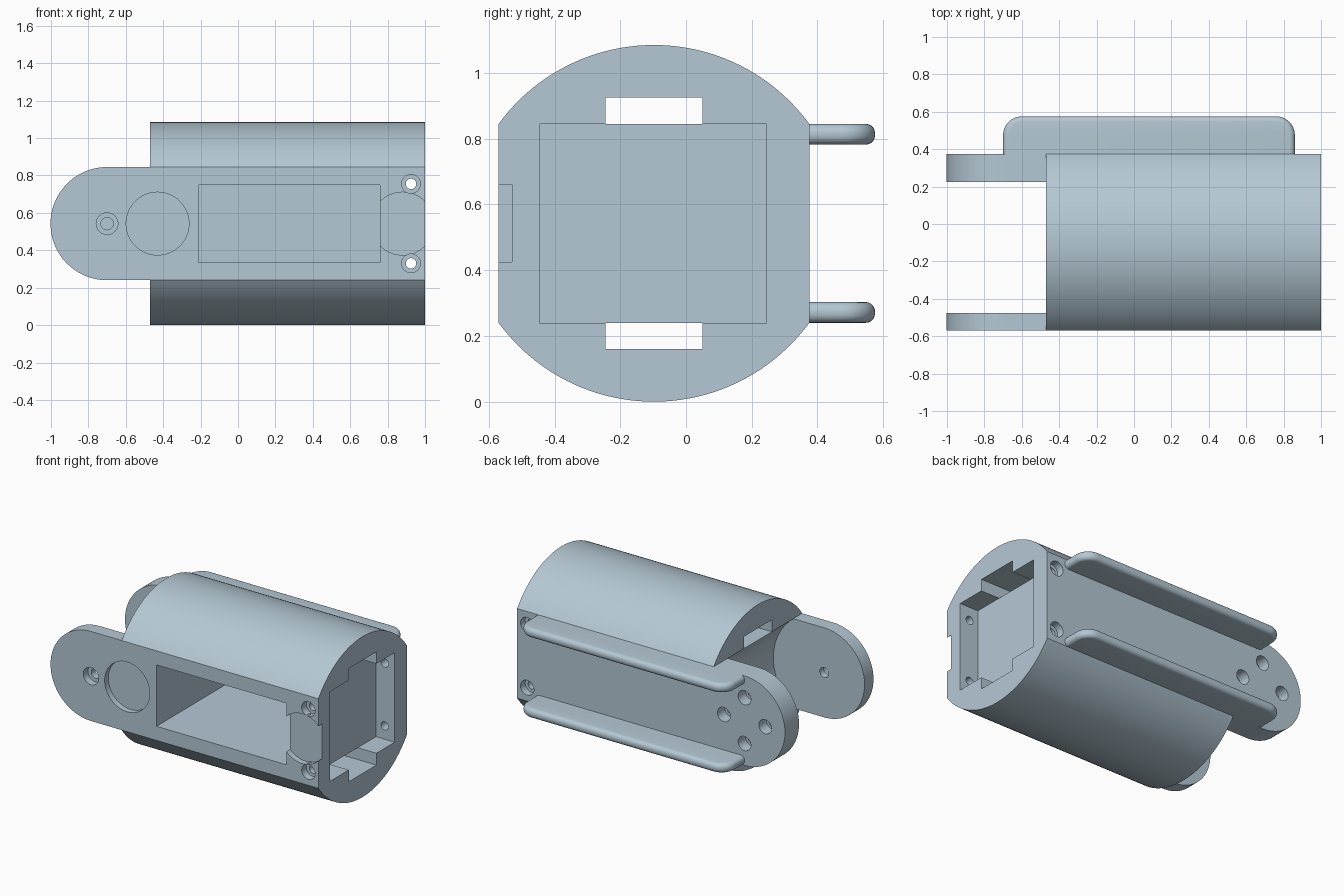
import bpy, bmesh, math
from mathutils import Vector

cube = bpy.data.objects.get("Cube")
if cube:
    bpy.data.objects.remove(cube, do_unlink=True)

# Main dimensions
HEIGHT = 1.085
LOW, HIGH = 0.24, 0.845
MID = HEIGHT / 2
FRONT, BACK = -0.57, 0.375
PIVOT = -0.70
END = -0.47

mat = bpy.data.materials.new("pale_blue_grey")
mat.use_nodes = True
colour = (0.46, 0.58, 0.66, 1)
mat.diffuse_color = colour
mat.node_tree.nodes["Principled BSDF"].inputs["Base Color"].default_value = colour


def arc(cx, cy, r, start, stop, n):
    """Points on an arc, angles in degrees."""
    angles = [math.radians(start + (stop - start) * i / n) for i in range(n + 1)]
    return [(cx + r * math.cos(a), cy + r * math.sin(a)) for a in angles]


def prism(name, outline, axis, lo, hi, rounding=None):
    """Extrude an outline along an axis; rounding = (radius, edge test)."""
    def place(p, d):
        return {"x": (d, *p), "y": (p[0], d, p[1]), "z": (*p, d)}[axis]
    bm = bmesh.new()
    face = bm.faces.new([bm.verts.new(place(p, lo)) for p in outline])
    new = bmesh.ops.extrude_face_region(bm, geom=[face])["geom"]
    shift = Vector(place((0, 0), hi - lo))
    bmesh.ops.translate(bm, vec=shift, verts=[v for v in new if isinstance(v, bmesh.types.BMVert)])
    bmesh.ops.recalc_face_normals(bm, faces=bm.faces)
    if rounding:
        radius, test = rounding
        bmesh.ops.bevel(bm, geom=[e for e in bm.edges if test(e)], offset=radius,
                        segments=5, profile=0.5, affect="EDGES")
    mesh = bpy.data.meshes.new(name)
    bm.to_mesh(mesh)
    bm.free()
    obj = bpy.data.objects.new(name, mesh)
    bpy.context.collection.objects.link(obj)
    mesh.materials.append(mat)
    return obj


def activate(obj):
    bpy.ops.object.select_all(action="DESELECT")
    obj.select_set(True)
    bpy.context.view_layer.objects.active = obj


def smooth(obj):
    activate(obj)
    bpy.ops.object.shade_smooth_by_angle(angle=math.radians(30))


def cut(obj, cutter):
    activate(obj)
    mod = obj.modifiers.new("cut", "BOOLEAN")
    mod.operation, mod.solver, mod.object = "DIFFERENCE", "EXACT", cutter
    bpy.ops.object.modifier_apply(modifier=mod.name)
    bpy.data.objects.remove(cutter, do_unlink=True)


def bore(obj, x, z, r, lo, hi, n=32):
    circle = arc(x, z, r, 0, 360, n)[:-1]
    cut(obj, prism("bore_cutter", circle, "y", lo, hi))


def block(obj, x0, x1, y0, y1, z0, z1):
    cut(obj, prism("block_cutter", [(y0, z0), (y1, z0), (y1, z1), (y0, z1)], "x", x0, x1))


# Central bar with round hinge end
bar = [(1, LOW), (1, HIGH)] + arc(PIVOT, MID, (HIGH - LOW) / 2, 90, 270, 48)
frame = prism("main_frame", bar, "y", FRONT, BACK)

# Hinge gap between the two ears, with a concave clearance wall
bore(frame, PIVOT, MID, 0.379, -0.475, 0.225, 96)

# Large front window and end pocket
block(frame, -0.21, 0.76, -0.7, 0.245, 0.335, 0.75)
block(frame, 0.86, 1.1, -0.445, 0.245, LOW - 0.05, HIGH + 0.05)

# Shallow round recesses in the front
for x in (-0.43, 0.88):
    bore(frame, x, MID, 0.168, -0.7, FRONT + 0.04, 64)

# Counterbored hole in the front ear
bore(frame, PIVOT, MID, 0.058, -0.7, FRONT + 0.05)
bore(frame, PIVOT, MID, 0.033, -0.7, -0.4)

# Counterbored screw holes through both walls
for z in (0.33, 0.755):
    bore(frame, 0.925, z, 0.05, -0.7, FRONT + 0.05)
    bore(frame, 0.925, z, 0.05, BACK - 0.05, 0.5)
    bore(frame, 0.925, z, 0.028, -0.7, 0.5)

# Ring of four holes in the back ear
for i in range(4):
    a = i * math.pi / 2
    x, z = PIVOT + 0.155 * math.cos(a), MID + 0.155 * math.sin(a)
    bore(frame, x, z, 0.048, BACK - 0.08, 0.5)
    bore(frame, x, z, 0.03, 0.1, 0.5)
smooth(frame)

# Curved shells above and below, each with a cable channel on its flat side
half = (BACK - FRONT) / 2
rise = HEIGHT - HIGH
radius = (half ** 2 + rise ** 2) / (2 * rise)
spread = math.degrees(math.asin(half / radius))
curve = arc((BACK + FRONT) / 2, HEIGHT - radius, radius, 90 - spread, 90 + spread, 64)
channel = [(-0.245, HIGH), (-0.245, 0.925), (0.05, 0.925), (0.05, HIGH)]
shell = curve + channel
smooth(prism("upper_shell", shell, "x", END, 1))
smooth(prism("lower_shell", [(y, HEIGHT - z) for y, z in shell], "x", END, 1))

# Rounded rails along the back
BASE = BACK - 0.005
rail = ([(-0.70, BASE)] + arc(-0.60, 0.475, 0.1, 180, 90, 10)
        + arc(0.76, 0.475, 0.1, 90, 0, 10) + [(0.86, BASE)])


def rim(edge):
    a, b = (v.co for v in edge.verts)
    return abs(a.z - b.z) < 0.001 and max(a.y, b.y) > BASE + 0.001


for name, z in (("lower_rail", LOW), ("upper_rail", HIGH - 0.063)):
    smooth(prism(name, rail, "z", z, z + 0.063, (0.028, rim)))
